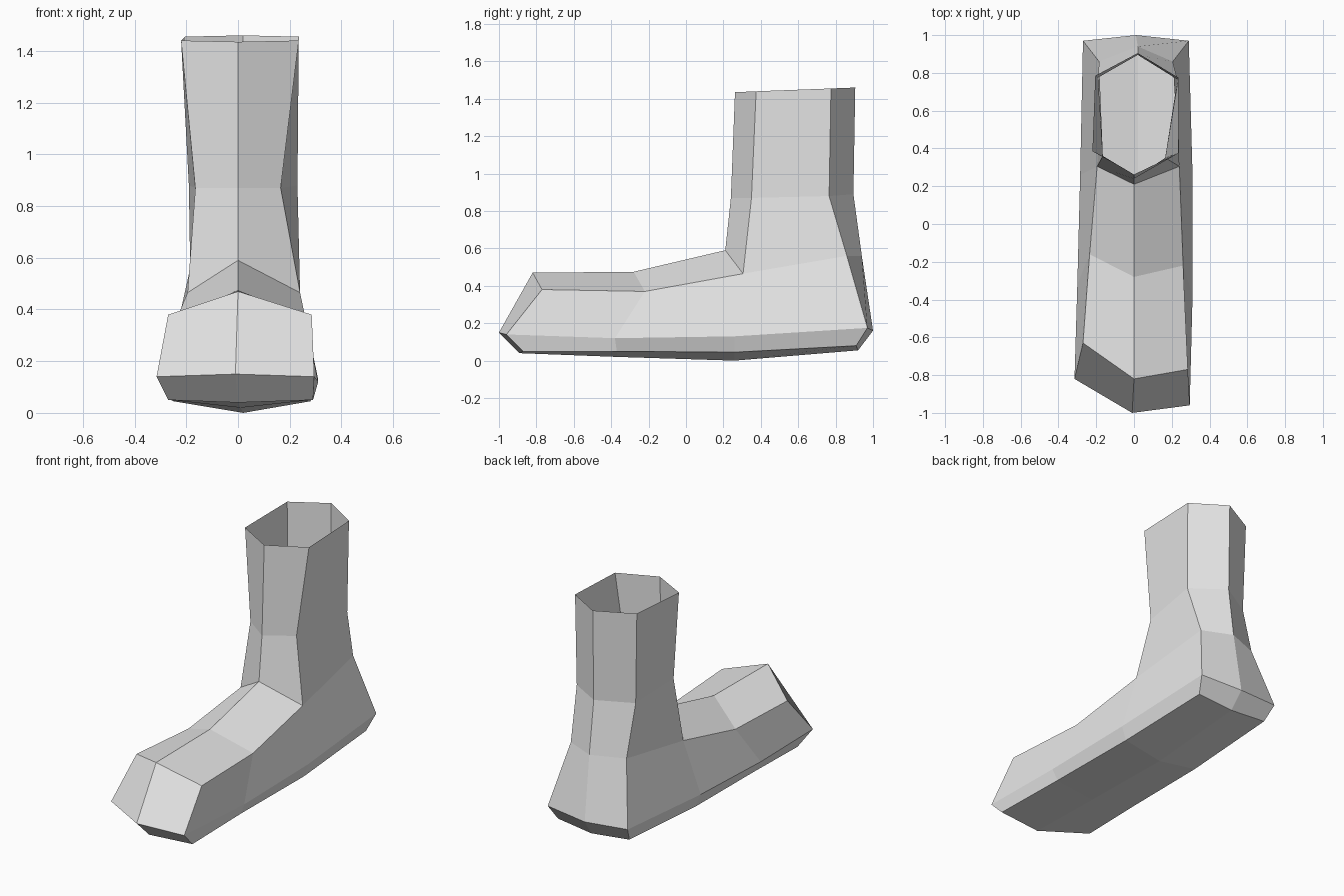
import bpy
import bmesh

# Remove the default cube
cube = bpy.data.objects.get("Cube")
if cube:
    bpy.data.objects.remove(cube, do_unlink=True)

# One plain grey material
grey = bpy.data.materials.new("plain grey")
grey.use_nodes = True
grey.diffuse_color = (0.8, 0.8, 0.8, 1)
grey.node_tree.nodes["Principled BSDF"].inputs["Base Color"].default_value = (0.8, 0.8, 0.8, 1)

bm = bmesh.new()


def make_loop(front, sides, back, skew):
    """Closed loop: front point, left side, back point, right side.
    Each side station is (left x, right x, y, z); skew moves the right side back."""
    left = [(xl, y, z) for xl, xr, y, z in sides]
    right = [(xr, y + s, z) for (xl, xr, y, z), s in zip(sides, skew)]
    points = [front] + left + [back] + right[::-1]
    return [bm.verts.new(p) for p in points]


def bridge(lower, upper):
    """Join two loops of equal length with a band of quads."""
    count = len(lower)
    for i in range(count):
        j = (i + 1) % count
        bm.faces.new((lower[i], lower[j], upper[j], upper[i]))


def cover(loop, ridge):
    """Join the two sides of a foot loop to the points of a centre ridge."""
    for side in (loop, loop[:1] + loop[:0:-1]):
        for i in range(len(ridge) - 1):
            bm.faces.new((ridge[i], ridge[i + 1], side[i + 2], side[i + 1])
                         if i else (ridge[0], ridge[1], side[2], side[1]))


foot_skew = (0.14, 0.06, 0, 0)
leg_skew = (0.01, 0.01)

# Foot loops, with side stations at toe, ball, arch and heel
sole = make_loop((0, -0.89, 0.04),
                 [(0.29, -0.27, -0.87, 0.05), (0.28, -0.26, -0.37, 0.05),
                  (0.28, -0.25, 0.26, 0.045), (0.26, -0.24, 0.91, 0.08)],
                 (0.02, 0.92, 0.055), foot_skew)
welt = make_loop((-0.01, -1.0, 0.15),
                 [(0.295, -0.315, -0.96, 0.14), (0.31, -0.3, -0.38, 0.12),
                  (0.31, -0.285, 0.26, 0.13), (0.29, -0.27, 0.97, 0.175)],
                 (0.01, 1.0, 0.16), foot_skew)
upper = make_loop((0, -0.82, 0.47),
                  [(0.285, -0.27, -0.77, 0.38), (0.26, -0.235, -0.22, 0.37),
                   (0.24, -0.195, 0.305, 0.465), (0.205, -0.185, 0.86, 0.56)],
                  (0.02, 0.94, 0.56), foot_skew)
bridge(sole, welt)
bridge(welt, upper)

# Underside, folded along its centre line
ball_under = bm.verts.new((0.01, -0.37, 0.02))
arch_under = bm.verts.new((0.02, 0.26, 0))
cover(sole, [sole[0], ball_under, arch_under, sole[5]])

# Ridge over the toes and instep
ball_top = bm.verts.new((0, -0.28, 0.475))
instep = bm.verts.new((0, 0.21, 0.59))
cover(upper, [upper[0], ball_top, instep])

# Six-sided leg, open at the top
leg_base = [instep] + upper[3:8]
ankle = make_loop((0, 0.24, 0.87),
                  [(0.165, -0.165, 0.35, 0.87), (0.23, -0.19, 0.765, 0.88)],
                  (0.02, 0.895, 0.89), leg_skew)
rim = make_loop((0, 0.262, 1.435),
                [(0.235, -0.22, 0.375, 1.44), (0.235, -0.205, 0.775, 1.455)],
                (0.02, 0.905, 1.46), leg_skew)
bridge(leg_base, ankle)
bridge(ankle, rim)

bmesh.ops.recalc_face_normals(bm, faces=bm.faces)
mesh = bpy.data.meshes.new("boot")
bm.to_mesh(mesh)
bm.free()
mesh.materials.append(grey)
boot = bpy.data.objects.new("boot", mesh)
bpy.context.collection.objects.link(boot)
